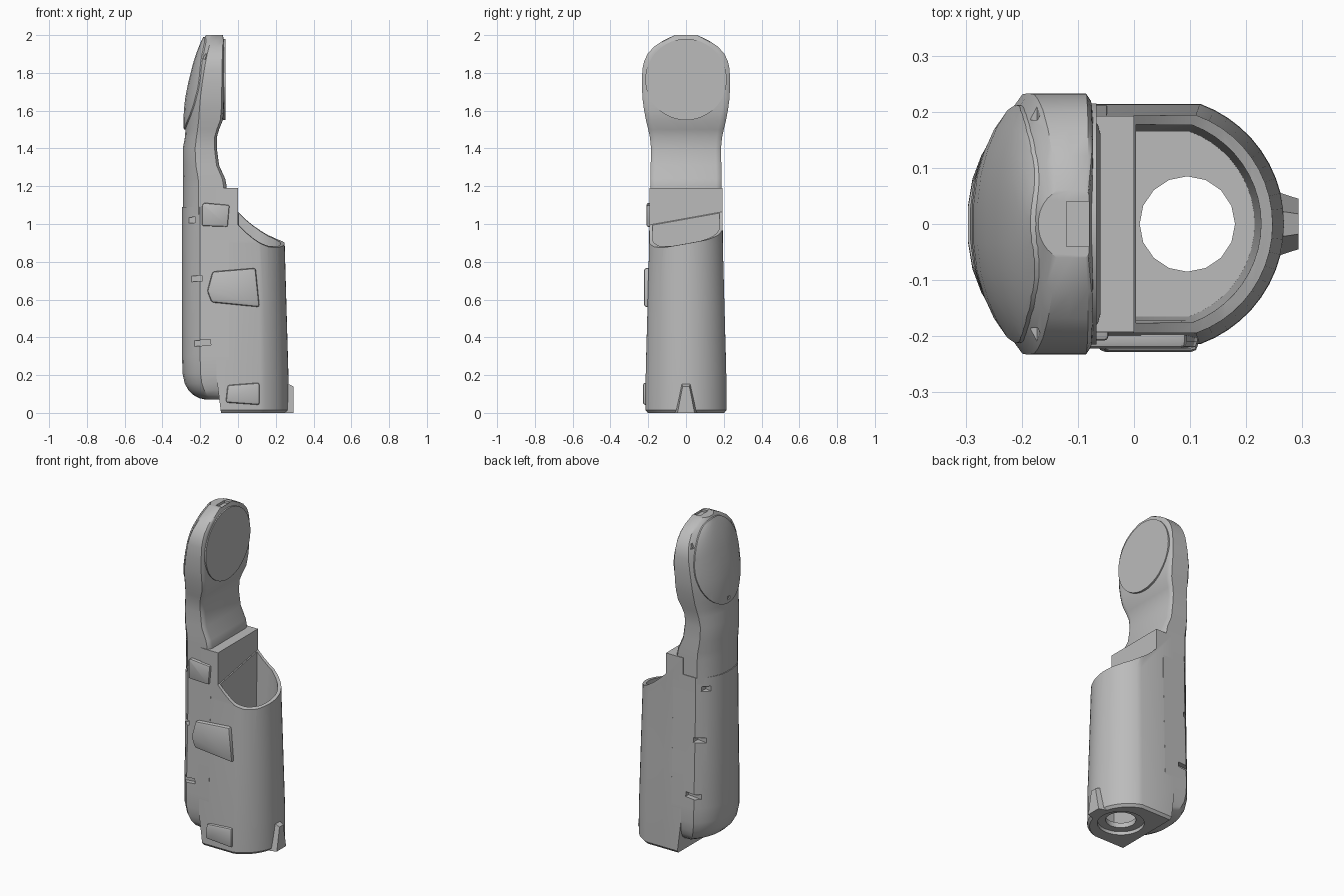
import bpy, bmesh, math
from mathutils import Matrix, Vector

if "Cube" in bpy.data.objects:
    bpy.data.objects.remove(bpy.data.objects["Cube"])

grey = bpy.data.materials.new("plain_grey")
grey.use_nodes = True
colour = (0.5, 0.5, 0.5, 1)
grey.diffuse_color = colour
grey.node_tree.nodes["Principled BSDF"].inputs["Base Color"].default_value = colour


def finish(name, bm):
    bmesh.ops.recalc_face_normals(bm, faces=bm.faces)
    mesh = bpy.data.meshes.new(name)
    bm.to_mesh(mesh)
    bm.free()
    mesh.materials.append(grey)
    obj = bpy.data.objects.new(name, mesh)
    bpy.context.collection.objects.link(obj)
    return obj


def loft(name, rings):
    """Skin a stack of closed rings and cap both ends."""
    bm = bmesh.new()
    loops = [[bm.verts.new(p) for p in ring] for ring in rings]
    count = len(loops[0])
    for low, high in zip(loops, loops[1:]):
        for i in range(count):
            j = (i + 1) % count
            bm.faces.new((low[i], low[j], high[j], high[i]))
    bm.faces.new(loops[0])
    bm.faces.new(loops[-1])
    return finish(name, bm)


def box(name, centre, size, tilt=0):
    bm = bmesh.new()
    place = Matrix.Translation(centre) @ Matrix.Rotation(math.radians(tilt), 4, "Y")
    bmesh.ops.create_cube(bm, size=1, matrix=place @ Matrix.Diagonal((*size, 1)))
    return finish(name, bm)


def oval(name, axis, centre, radii, start, end, sides):
    """Elliptical cylinder along x or z."""
    rings = []
    for t in (start, end):
        ring = []
        for i in range(sides):
            a = math.tau * i / sides
            p = centre[0] + radii[0] * math.cos(a)
            q = centre[1] + radii[1] * math.sin(a)
            ring.append((t, p, q) if axis == "x" else (p, q, t))
        rings.append(ring)
    return loft(name, rings)


def apply_modifier(obj, modifier):
    bpy.context.view_layer.objects.active = obj
    bpy.ops.object.modifier_apply(modifier=modifier.name)


def boolean(obj, cutter, operation="DIFFERENCE"):
    modifier = obj.modifiers.new("cut", "BOOLEAN")
    modifier.operation = operation
    modifier.solver = "EXACT"
    modifier.object = cutter
    apply_modifier(obj, modifier)
    bpy.data.objects.remove(cutter)


def bevel(obj, width, segments):
    modifier = obj.modifiers.new("bevel", "BEVEL")
    modifier.width = width
    modifier.segments = segments
    apply_modifier(obj, modifier)


# Half section of the rear shell: depth fraction, width fraction
SECTION = [(0, .85), (.02, .94), (.07, 1), (.35, 1), (.64, 1), (.74, .88),
           (.83, .75), (.91, .58), (.97, .38), (1, .15)]


def shell_ring(z, back, front, half, grow=0):
    side = [(front + (back - grow - front) * u, half * v, z) for u, v in SECTION]
    return side + [(x, -y, z) for x, y, z in reversed(side)]


def d_ring(z, back, radius):
    """Flat-sided ring with a round nose toward +x."""
    nose = 0.04
    arc = [math.radians(-70 + 7 * i) for i in range(21)]
    ring = [(nose + radius * math.cos(a), radius * math.sin(a), z) for a in arc]
    half = ring[-1][1]
    return ring + [(back, half, z), (back, -half, z)]


# Holster: tapered tube with a solid back block
holster = loft("holster", [d_ring(*k) for k in (
    (0, -.09, .215), (.015, -.092, .228), (.2, -.115, .227), (.55, -.115, .217),
    (.9, -.115, .207), (1.19, -.115, .205))])
boolean(holster, loft("cavity", [d_ring(.05, .004, .175), d_ring(1.3, .004, .192)]))

# Sloping mouth, lower on the -y side
mouth = [(0, 1.3), (0, 1.03), (.04, .99), (.08, .957), (.12, .93), (.16, .91),
         (.21, .897), (.4, .89), (.4, 1.3)]
boolean(holster, loft("mouth", [[(x, y, z + .18 * y) for x, z in mouth] for y in (-.4, .4)]))

# Drain hole with a shallow recess underneath
boolean(holster, oval("recess", "z", (.095, 0), (.13, .13), -.1, .02, 32))
boolean(holster, oval("drain", "z", (.095, 0), (.085, .085), -.1, .2, 16))

# Rear shell with a rounded bottom
shell = loft("rear_shell", [shell_ring(z, back, -.03, half) for z, back, half in (
    (.07, -.17, .13), (.078, -.205, .16), (.095, -.237, .18), (.12, -.262, .194),
    (.155, -.282, .205), (.21, -.294, .212), (.3, -.296, .211), (.55, -.296, .204),
    (.85, -.296, .196), (1.09, -.296, .193))])
for x, y, z, length in ((-.195, .205, .37, .1), (-.23, .18, .71, .08), (-.25, .155, 1.02, .05)):
    for side in (-1, 1):
        boolean(shell, box("slot", (x, side * y, z), (length, .05, .03), -5))

# Neck and head: height, back, front, half width
HEAD = [(1.05, -.291, -.06, .189), (1.2, -.291, -.06, .189), (1.24, -.291, -.068, .189),
        (1.31, -.292, -.1, .187), (1.4, -.292, -.112, .185), (1.46, -.281, -.112, .191),
        (1.5, -.278, -.1, .2), (1.55, -.28, -.08, .212), (1.61, -.277, -.074, .223),
        (1.67, -.27, -.073, .231), (1.75, -.254, -.073, .233), (1.82, -.237, -.073, .231),
        (1.86, -.226, -.073, .222), (1.9, -.213, -.073, .204), (1.94, -.198, -.073, .168),
        (1.97, -.185, -.074, .122), (2, -.17, -.08, .06)]
head = loft("neck_and_head", [shell_ring(*k) for k in HEAD])
for side in (-1, 1):
    boolean(head, box("side_notch", (-.19, side * .215, 1.89), (.04, .06, .03), 10))
boolean(head, box("top_notch", (-.1, 0, 2), (.04, .08, .03)))

# Domed cap standing slightly proud of the back of the head
cap = loft("back_cap", [shell_ring(*k, grow=.009) for k in HEAD])
boolean(cap, oval("outline", "x", (0, 1.745), (.212, .245), -.5, -.16, 64), "INTERSECT")
boolean(cap, box("cap_hole", (-.29, 0, 1.53), (.03, .025, .02)))

# Round pad on the front of the head
oval("round_pad", "x", (0, 1.765), (.215, .215), -.1, -.067, 48)

# Raised side pads on the -y side
PADS = {
    "upper_pad": (.208, [(-.19, .99), (-.055, .985), (-.045, 1.1), (-.18, 1.112), (-.19, 1.1)]),
    "middle_pad": (.222, [(-.14, .585), (.114, .56), (.093, .767), (-.135, .748), (-.163, .645)]),
    "lower_pad": (.228, [(-.065, .055), (.114, .042), (.114, .16), (-.055, .147)]),
}
for name, (face, outline) in PADS.items():
    pad = loft(name, [[(x, y, z) for x, z in outline] for y in (-face, -face + .05)])
    bevel(pad, .012, 2)

# Small tapered rib at the foot of the nose
loft("foot_rib", [[(x, -low, 0), (x, low, 0), (x, high, top), (x, -high, top)]
                  for x, low, high, top in ((.24, .062, .026, .165), (.293, .045, .018, .14))])

# Smooth the curves and keep the creases
for obj in bpy.context.scene.objects:
    if obj.type == "MESH" and grey.name in obj.data.materials:
        obj.select_set(True)
        bpy.context.view_layer.objects.active = obj
bpy.ops.object.shade_smooth_by_angle(angle=math.radians(30))
